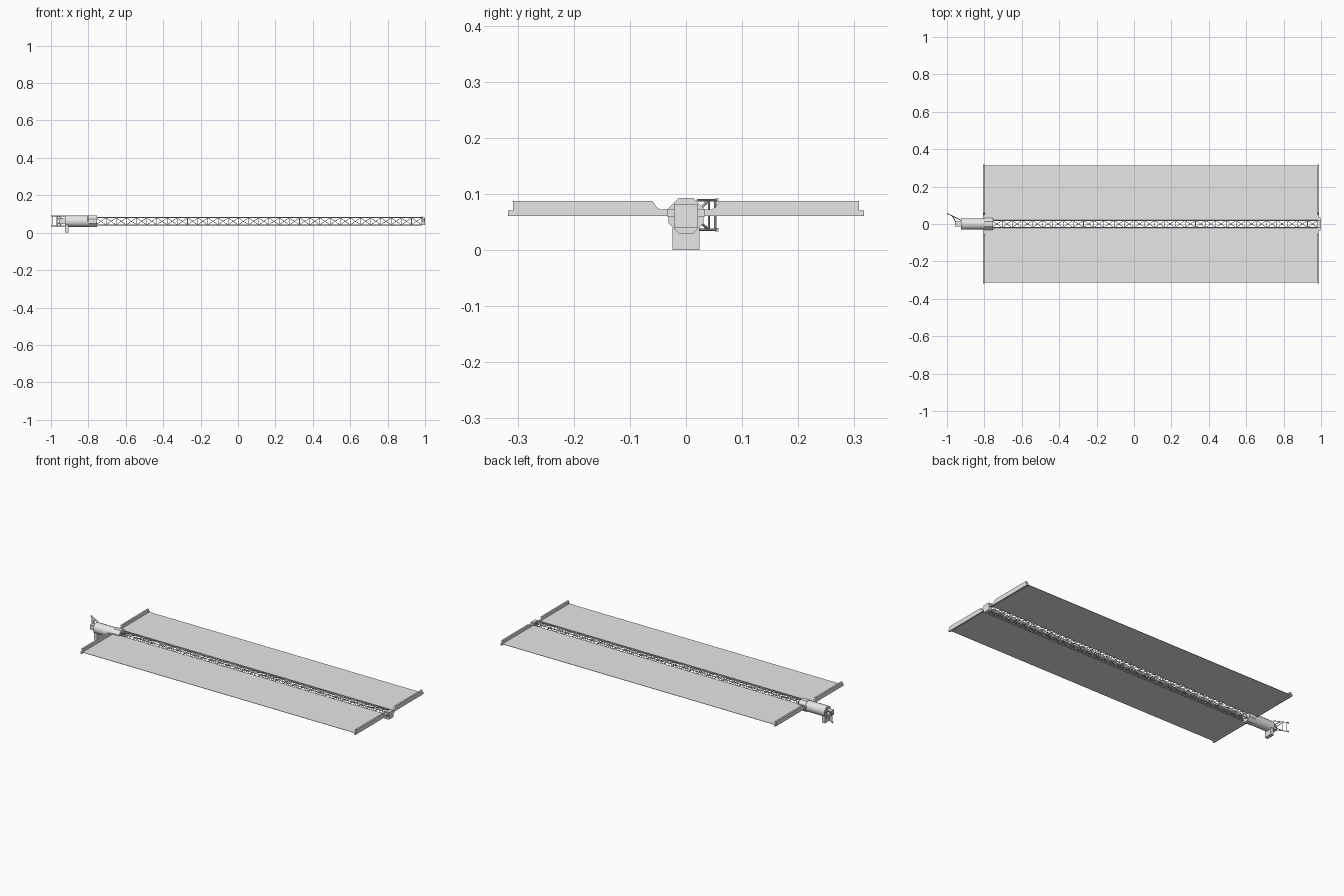
import bpy, bmesh, math
from mathutils import Vector

cube = bpy.data.objects.get("Cube")
if cube:
    bpy.data.objects.remove(cube, do_unlink=True)

grey = bpy.data.materials.new("light_grey")
grey.use_nodes = True
grey.diffuse_color = (0.8, 0.8, 0.8, 1)
grey.node_tree.nodes["Principled BSDF"].inputs["Base Color"].default_value = (0.8, 0.8, 0.8, 1)


def finish(name, bm):
    bmesh.ops.recalc_face_normals(bm, faces=bm.faces[:])
    mesh = bpy.data.meshes.new(name)
    bm.to_mesh(mesh)
    bm.free()
    mesh.materials.append(grey)
    obj = bpy.data.objects.new(name, mesh)
    bpy.context.collection.objects.link(obj)
    return obj


def box(name, low, high):
    bm = bmesh.new()
    bmesh.ops.create_cube(bm, size=1)
    low, high = Vector(low), Vector(high)
    for v in bm.verts:
        v.co = (low + high) / 2 + v.co * (high - low)
    return finish(name, bm)


def extrude_x(name, profile, x0, x1):
    """Extrude a closed (y, z) profile from x0 to x1."""
    bm = bmesh.new()
    face = bm.faces.new([bm.verts.new((x0, y, z)) for y, z in profile])
    moved = bmesh.ops.extrude_face_region(bm, geom=[face])["geom"]
    bmesh.ops.translate(bm, vec=(x1 - x0, 0, 0),
                        verts=[g for g in moved if isinstance(g, bmesh.types.BMVert)])
    return finish(name, bm)


def polygon(radius, sides, z):
    step = math.tau / sides
    return [(radius * math.cos((i + .5) * step), z + radius * math.sin((i + .5) * step))
            for i in range(sides)]


def bars(name, pairs, radius):
    """Square-section bars joining pairs of points."""
    bm = bmesh.new()
    for a, b in pairs:
        a, b = Vector(a), Vector(b)
        rot = (b - a).to_track_quat('Z', 'Y').to_matrix().to_4x4()
        rot.translation = (a + b) / 2
        bmesh.ops.create_cone(bm, cap_ends=True, segments=4, radius1=radius,
                              radius2=radius, depth=(b - a).length, matrix=rot)
    return finish(name, bm)


MID = 0.061          # height of the mast axis
HALF = 0.019         # half width of the mast
START, END, BAYS = -0.76, 0.982, 32

# Blankets and their end beams, on both sides of the mast
beam = [(.022, .061), (.317, .061), (.317, .071), (.308, .071), (.308, .0875),
        (.06, .0875), (.052, .076), (.045, .072), (.022, .072)]
for side, sign in (("left", 1), ("right", -1)):
    ys = sorted((sign * .022, sign * .312))
    box("blanket_" + side, (-.80, ys[0], .067), (.985, ys[1], .069))
    profile = [(sign * y, z) for y, z in beam]
    extrude_x("inner_beam_" + side, profile, -.807, -.797)
    extrude_x("outer_beam_" + side, profile, .98, .99)

# Lattice mast
corners = [(-HALF, MID - HALF), (HALF, MID - HALF), (HALF, MID + HALF), (-HALF, MID + HALF)]
step = (END - START) / BAYS
longerons, lacing = [], []
for k in range(4):
    a, b = corners[k], corners[(k + 1) % 4]
    longerons.append(((START, *a), (END, *a)))
    for i in range(BAYS):
        x0, x1 = START + i * step, START + (i + 1) * step
        lacing += [((x1, *a), (x1, *b)), ((x0, *a), (x1, *b)), ((x0, *b), (x1, *a))]
bars("mast_longerons", longerons, .0026)
bars("mast_lacing", lacing, .0014)

# Mast tip
box("tip_block", (.98, -.021, MID - .021), (1, .021, MID + .021))
box("tip_crossbar", (.982, -.034, .06), (.997, .034, .073))

# Mast canister with collar, end nub and mounting foot
can = extrude_x("canister", polygon(.031, 16, MID), -.925, -.79)
bpy.ops.object.select_all(action='DESELECT')
can.select_set(True)
bpy.context.view_layer.objects.active = can
bpy.ops.object.shade_smooth_by_angle(angle=math.radians(35))
extrude_x("canister_collar", polygon(.034, 8, MID), -.80, -.755)
box("end_nub", (-.957, -.014, MID - .014), (-.92, .014, MID + .014))
box("mounting_foot", (-.925, -.024, 0), (-.905, .024, .04))

# Strut frame reaching out beyond the canister
struts = []
for z in (.036, .089):
    struts += [((-.925, .02, z), (-.998, .056, z)),
               ((-.95, .008, MID), (-.972, .043, z)),
               ((-.925, .02, MID), (-.96, .037, z))]
for x, y in ((-.968, .041), (-.99, .052)):
    struts.append(((x, y, .036), (x, y, .089)))
bars("strut_frame", struts, .0022)
for z in (.036, .089):
    box("strut_tip", (-1, .052, z - .003), (-.992, .058, z + .003))
